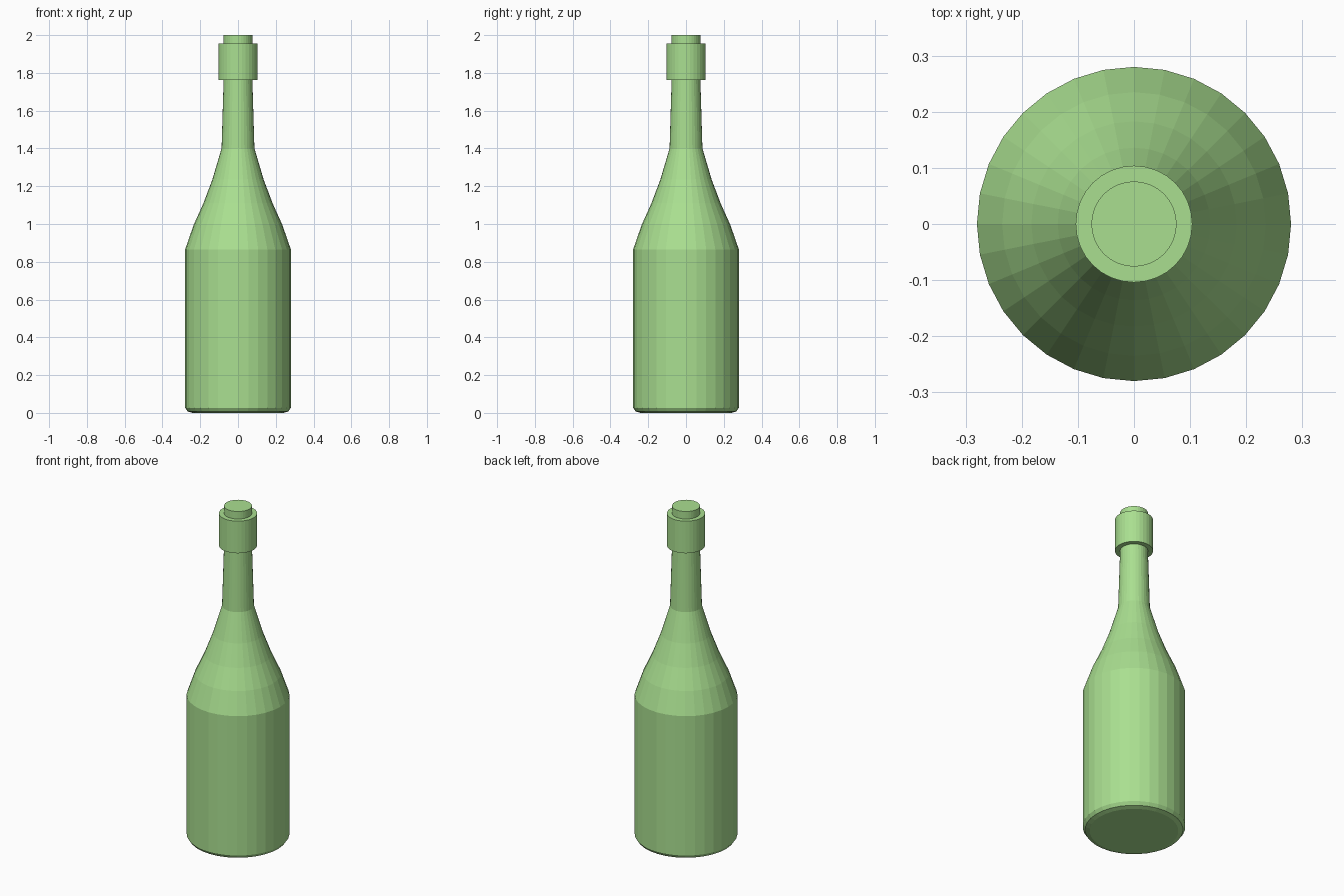
import bpy
import bmesh
import math

if "Cube" in bpy.data.objects:
    bpy.data.objects.remove(bpy.data.objects["Cube"])

SIDES = 32

green = bpy.data.materials.new("bottle green")
green.diffuse_color = (0.40, 0.74, 0.28, 1.0)
green.use_nodes = True
green.node_tree.nodes["Principled BSDF"].inputs["Base Color"].default_value = green.diffuse_color


def lathe(name, profile, cap_bottom=True, cap_top=True):
    """Flat-faced solid turned around z from (radius, height) points."""
    bm = bmesh.new()
    rings = []
    for r, z in profile:
        rings.append([bm.verts.new((r * math.cos(2 * math.pi * i / SIDES),
                                    r * math.sin(2 * math.pi * i / SIDES), z))
                      for i in range(SIDES)])
    for low, high in zip(rings, rings[1:]):
        for i in range(SIDES):
            j = (i + 1) % SIDES
            bm.faces.new((low[i], low[j], high[j], high[i]))
    if cap_bottom:
        bm.faces.new(rings[0][::-1])
    if cap_top:
        bm.faces.new(rings[-1])
    mesh = bpy.data.meshes.new(name)
    bm.to_mesh(mesh)
    bm.free()
    mesh.materials.append(green)
    obj = bpy.data.objects.new(name, mesh)
    bpy.context.collection.objects.link(obj)
    return obj


# Body, curved shoulder and slightly tapering neck
lathe("bottle_body", [
    (0.242, 0.0), (0.267, 0.008), (0.28, 0.027),
    (0.28, 0.865), (0.235, 0.995), (0.183, 1.11), (0.136, 1.235),
    (0.087, 1.40), (0.076, 1.765)], cap_top=False)

# Wide collar around the mouth
lathe("collar", [(0.104, 1.762), (0.104, 1.955)])

# Short mouth above the collar
lathe("mouth", [(0.076, 1.955), (0.076, 2.0)], cap_bottom=False)
